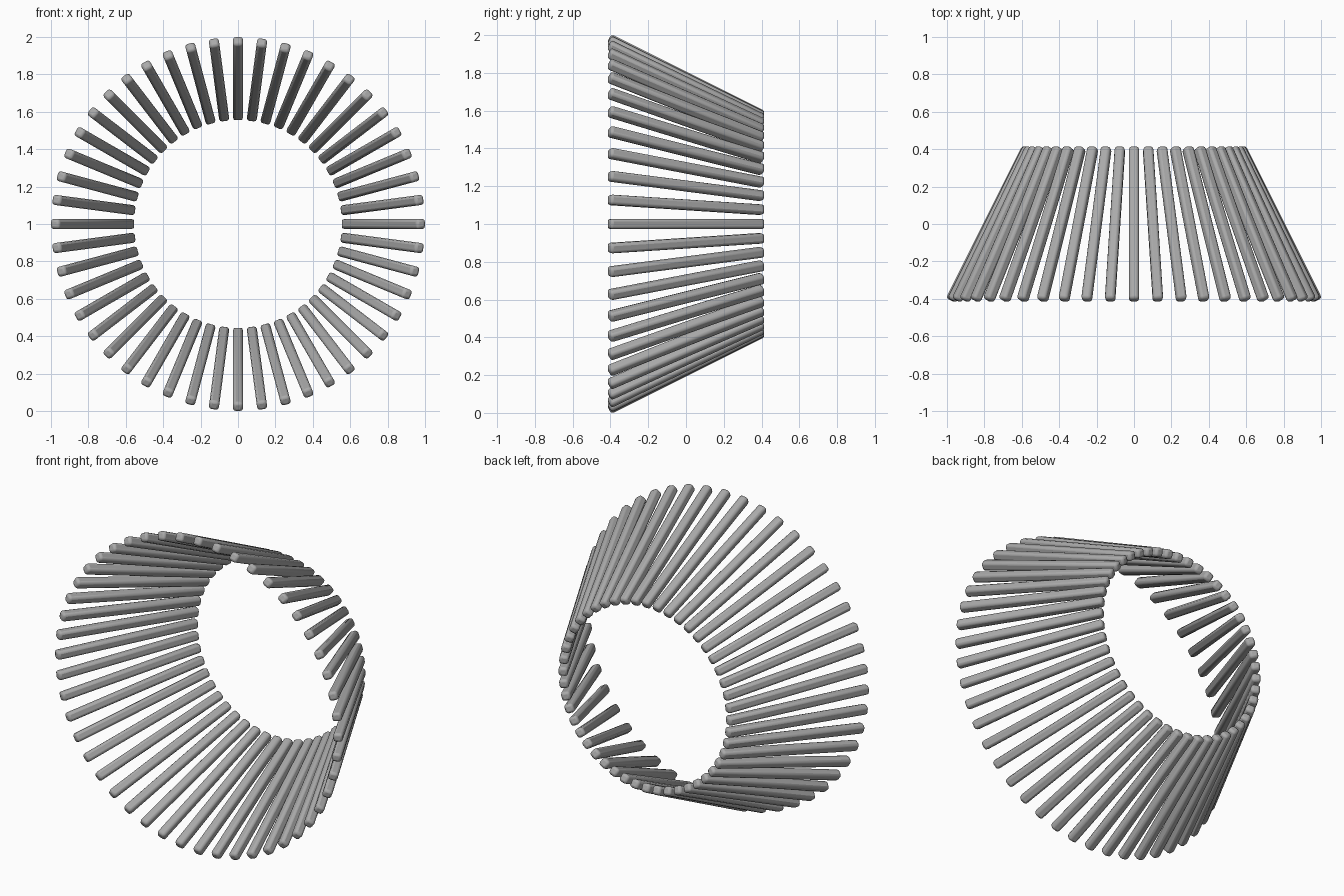
import bpy
from math import cos, sin, tau
from mathutils import Matrix, Vector

cube = bpy.data.objects.get("Cube")
if cube:
    bpy.data.objects.remove(cube, do_unlink=True)

ROD_COUNT = 48
HALF_WIDTH = 0.027
HALF_LENGTH = 0.456
CENTRE_RADIUS = 0.777

# Plain grey finish shared by every rod
grey = bpy.data.materials.new("grey")
grey.use_nodes = True
grey.diffuse_color = (0.4, 0.4, 0.4, 1)
grey.node_tree.nodes["Principled BSDF"].inputs["Base Color"].default_value = grey.diffuse_color

# One slim square bar with rounded edges, reused all round the ring
bpy.ops.mesh.primitive_cube_add(size=2)
first = bpy.context.object
rod_mesh = first.data
rod_mesh.name = "rod"
rod_mesh.transform(Matrix.Diagonal((HALF_WIDTH, HALF_WIDTH, HALF_LENGTH, 1)))
rod_mesh.materials.append(grey)
bpy.ops.object.shade_smooth_by_angle(angle=0.6)


def place_rod(rod, angle):
    """Lean the rod inward from front to back at this angle round the ring."""
    outward = Vector((cos(angle), 0, sin(angle)))
    along = (Vector((0, 2, 0)) - outward).normalized()
    side = outward.cross(along).normalized()
    frame = Matrix((side.cross(along), side, along)).transposed()
    if frame.determinant() < 0:
        frame.col[0] *= -1
    centre = outward * CENTRE_RADIUS + Vector((0, 0, 1))
    rod.matrix_world = Matrix.Translation(centre) @ frame.to_4x4()


# Conical ring of separate rods
for i in range(ROD_COUNT):
    rod = first if i == 0 else bpy.data.objects.new("rod", rod_mesh)
    rod.name = f"rod_{i + 1}"
    if i:
        bpy.context.collection.objects.link(rod)
    bevel = rod.modifiers.new("rounded_edges", "BEVEL")
    bevel.width = 0.015
    bevel.segments = 2
    bevel.limit_method = "NONE"
    place_rod(rod, tau * i / ROD_COUNT)
